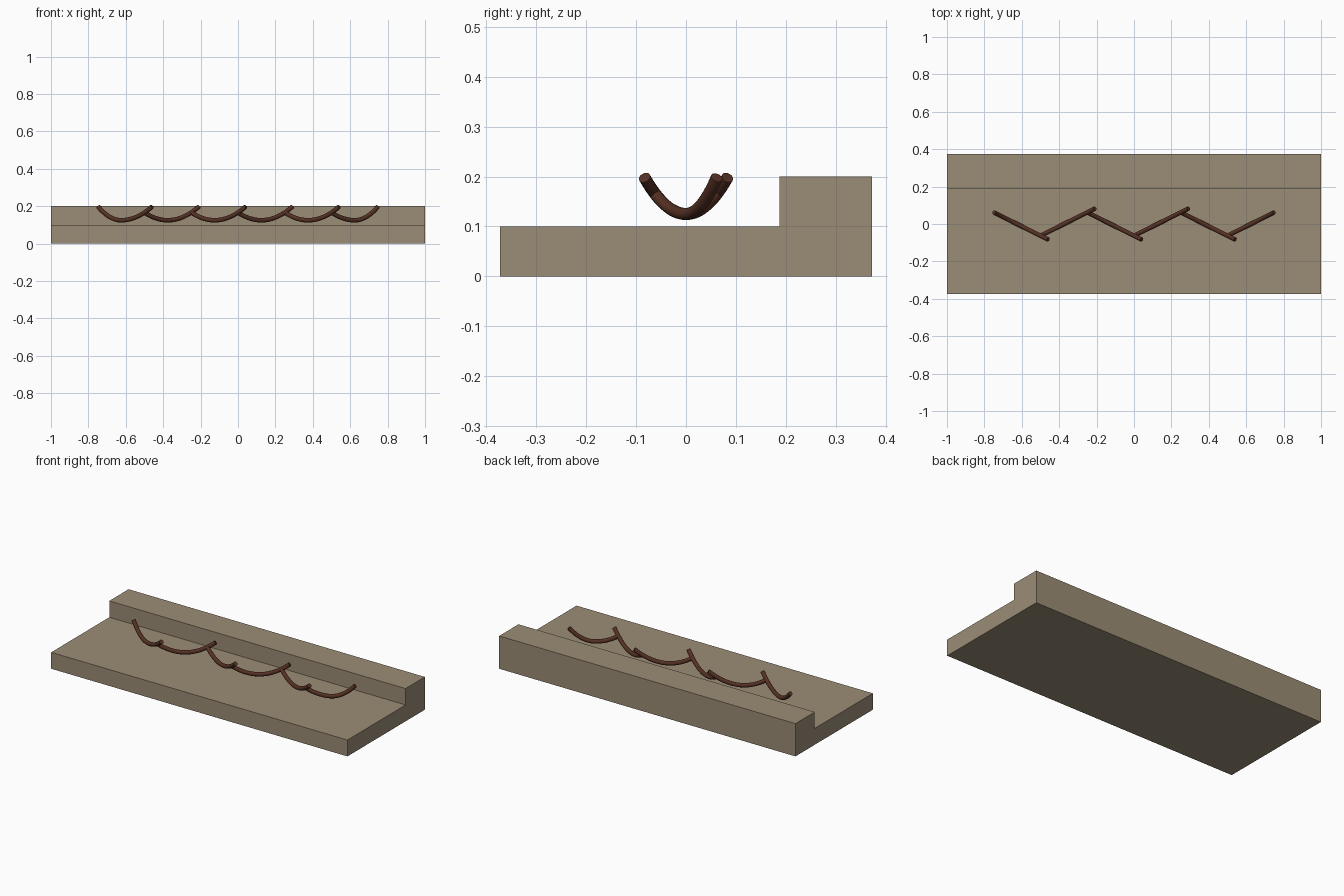
import bpy, bmesh, math
from mathutils import Vector

if "Cube" in bpy.data.objects:
    bpy.data.objects.remove(bpy.data.objects["Cube"])


def material(name, rgb):
    m = bpy.data.materials.new(name)
    m.diffuse_color = (*rgb, 1)
    m.use_nodes = True
    m.node_tree.nodes["Principled BSDF"].inputs["Base Color"].default_value = m.diffuse_color
    return m


stone = material("stone", (0.33, 0.265, 0.18))
wood = material("dark_wood", (0.09, 0.03, 0.017))


def add_object(name, bm, mat):
    mesh = bpy.data.meshes.new(name)
    bmesh.ops.recalc_face_normals(bm, faces=bm.faces)
    bm.to_mesh(mesh)
    bm.free()
    mesh.materials.append(mat)
    ob = bpy.data.objects.new(name, mesh)
    bpy.context.collection.objects.link(ob)
    return ob


# Stepped base: L-shaped profile extruded along x
bm = bmesh.new()
profile = [(-0.373, 0), (0.373, 0), (0.373, 0.2),
           (0.187, 0.2), (0.187, 0.1), (-0.373, 0.1)]
face = bm.faces.new([bm.verts.new((-1, y, z)) for y, z in profile])
ext = bmesh.ops.extrude_face_region(bm, geom=[face])
bmesh.ops.translate(bm, vec=(2, 0, 0),
                    verts=[g for g in ext["geom"] if isinstance(g, bmesh.types.BMVert)])
add_object("stepped_base", bm, stone)

# Sagging branches in a zigzag: tubes swept along parabolic arcs
RADIUS, SIDES, STEPS = 0.0122, 16, 12
SAG_Z, JOINT, TIP = 0.125, 0.0615, 0.083


def branch(index):
    cx = -0.625 + 0.25 * index
    sy = -1 if index % 2 == 0 else 1
    # half reach (in y) and rise of each side of the arc
    y0, rise0 = JOINT, (0.073 if index == 0 else 0.04)
    y1, rise1 = (JOINT if index == 5 else TIP), 0.073
    path = []
    for i in range(-STEPS, STEPS + 1):
        t = i / STEPS
        reach, rise = (y0, rise0) if t < 0 else (y1, rise1)
        path.append(Vector((cx + 2 * reach * t, sy * reach * t, SAG_Z + rise * t * t)))
    side = Vector((-sy, 2, 0)).normalized()
    bm = bmesh.new()
    rings = []
    for i, p in enumerate(path):
        tangent = (path[min(i + 1, len(path) - 1)] - path[max(i - 1, 0)]).normalized()
        up = tangent.cross(side)
        angles = [2 * math.pi * k / SIDES for k in range(SIDES)]
        rings.append([bm.verts.new(p + RADIUS * (math.cos(a) * side + math.sin(a) * up))
                      for a in angles])
    for a, b in zip(rings, rings[1:]):
        for k in range(SIDES):
            n = (k + 1) % SIDES
            bm.faces.new((a[k], a[n], b[n], b[k]))
    bm.faces.new(rings[0])
    bm.faces.new(rings[-1])
    ob = add_object(f"branch_{index + 1}", bm, wood)
    bpy.ops.object.select_all(action='DESELECT')
    ob.select_set(True)
    bpy.context.view_layer.objects.active = ob
    bpy.ops.object.shade_smooth_by_angle(angle=math.radians(40))


for i in range(6):
    branch(i)
